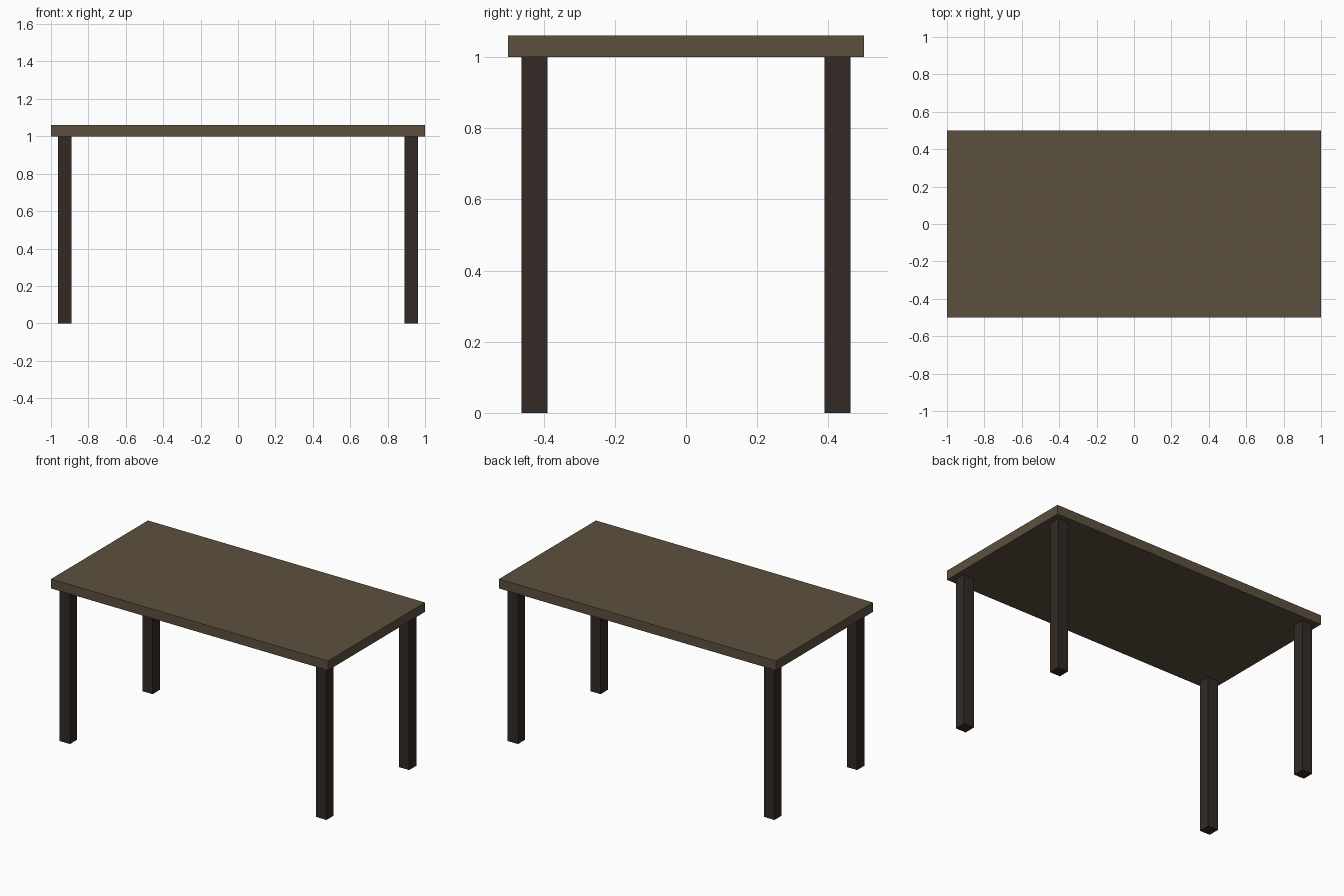
import bpy

if "Cube" in bpy.data.objects:
    bpy.data.objects.remove(bpy.data.objects["Cube"])


def material(name, color):
    mat = bpy.data.materials.new(name)
    mat.diffuse_color = color
    mat.use_nodes = True
    mat.node_tree.nodes["Principled BSDF"].inputs["Base Color"].default_value = mat.diffuse_color
    return mat


def box(name, center, size, mat):
    bpy.ops.mesh.primitive_cube_add(size=1, location=center)
    obj = bpy.context.object
    obj.name = name
    obj.scale = size
    bpy.ops.object.transform_apply(location=False, rotation=False, scale=True)
    obj.data.materials.append(mat)
    return obj


top_wood = material("top_wood", (0.107, 0.081, 0.048, 1))
leg_wood = material("leg_wood", (0.033, 0.023, 0.018, 1))

LEG_HEIGHT, LEG_WIDTH, TOP_THICKNESS = 1.0, 0.074, 0.061

# Table top
box("table_top", (0, 0, LEG_HEIGHT + TOP_THICKNESS / 2), (2, 1, TOP_THICKNESS), top_wood)

# Four legs, set in slightly from the corners
for side, sx in (("left", -1), ("right", 1)):
    for end, sy in (("front", -1), ("back", 1)):
        box(f"{end}_{side}_leg", (sx * 0.926, sy * 0.426, LEG_HEIGHT / 2),
            (LEG_WIDTH, LEG_WIDTH, LEG_HEIGHT), leg_wood)
